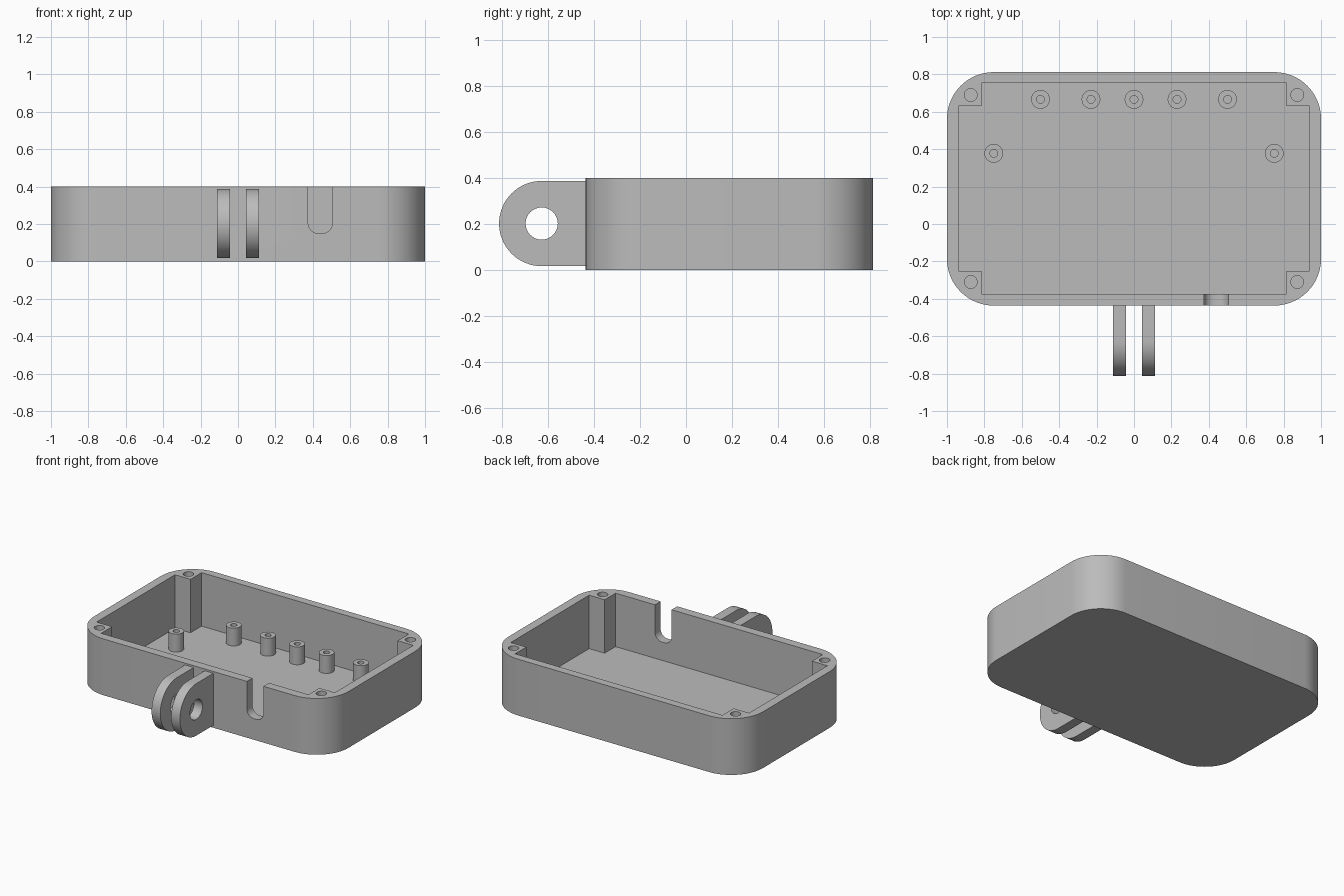
import bpy, bmesh, math
from mathutils import Vector

cube = bpy.data.objects.get("Cube")
if cube:
    bpy.data.objects.remove(cube, do_unlink=True)

GREY = (0.5, 0.5, 0.5, 1)
grey = bpy.data.materials.new("grey plastic")
grey.use_nodes = True
grey.diffuse_color = GREY
grey.node_tree.nodes["Principled BSDF"].inputs["Base Color"].default_value = GREY

# Which world point a profile point (u, v) at depth w becomes
AXES = {"x": lambda u, v, w: Vector((w, u, v)),
        "y": lambda u, v, w: Vector((u, w, v)),
        "z": lambda u, v, w: Vector((u, v, w))}


def prism(name, outline, axis, low, high):
    """Extrude a closed 2D outline along an axis."""
    place = AXES[axis]
    bm = bmesh.new()
    face = bm.faces.new([bm.verts.new(place(u, v, low)) for u, v in outline])
    top = bmesh.ops.extrude_face_region(bm, geom=[face])["geom"]
    moved = [g for g in top if isinstance(g, bmesh.types.BMVert)]
    bmesh.ops.translate(bm, verts=moved, vec=place(0, 0, high - low))
    bmesh.ops.recalc_face_normals(bm, faces=bm.faces)
    mesh = bpy.data.meshes.new(name)
    bm.to_mesh(mesh)
    bm.free()
    mesh.materials.append(grey)
    obj = bpy.data.objects.new(name, mesh)
    bpy.context.collection.objects.link(obj)
    return obj


def arc(u, v, radius, start, end, steps):
    angles = [math.radians(start + (end - start) * i / steps) for i in range(steps + 1)]
    return [(u + radius * math.cos(a), v + radius * math.sin(a)) for a in angles]


def circle(u, v, radius, steps=32):
    return arc(u, v, radius, 0, 360, steps)[:-1]


def rounded_box(u0, u1, v0, v1, radius, steps):
    corners = [(u1 - radius, v1 - radius, 0), (u0 + radius, v1 - radius, 90),
               (u0 + radius, v0 + radius, 180), (u1 - radius, v0 + radius, 270)]
    return [p for u, v, a in corners for p in arc(u, v, radius, a, a + 90, steps)]


def cut(obj, cutters):
    """Subtract the cutters for good and remove them."""
    for cutter in cutters:
        cutter.hide_render = True
        mod = obj.modifiers.new("cut", "BOOLEAN")
        mod.operation, mod.solver, mod.object = "DIFFERENCE", "EXACT", cutter
    graph = bpy.context.evaluated_depsgraph_get()
    mesh = bpy.data.meshes.new_from_object(obj.evaluated_get(graph))
    obj.modifiers.clear()
    obj.data = mesh
    for cutter in cutters:
        bpy.data.objects.remove(cutter, do_unlink=True)


HEIGHT, FLOOR = 0.4, 0.02
FRONT, BACK = -0.436, 0.812
parts = []

# Open tray with rounded corners
tray = prism("tray", rounded_box(-1, 1, FRONT, BACK, 0.25, 16), "z", 0, HEIGHT)
parts.append(tray)

# Cavity that leaves a square block standing in each corner
xo, xi = 0.937, 0.815
yb, ybi, yf, yfi = 0.755, 0.63, -0.373, -0.25
half = [(xi, yf), (xi, yfi), (xo, yfi), (xo, ybi), (xi, ybi), (xi, yb)]
cavity = half + [(-x, y) for x, y in reversed(half)]
cutters = [prism("cavity_cutter", cavity, "z", FLOOR, 0.6)]

# Screw holes in the corner blocks
for x in (-0.873, 0.873):
    for y in (-0.31, 0.69):
        cutters.append(prism("screw_hole_cutter", circle(x, y, 0.034), "z", 0.06, 0.6))

# Cable slot in the front wall
slot = rounded_box(0.375, 0.505, 0.15, 0.6, 0.055, 8)
cutters.append(prism("slot_cutter", slot, "y", -0.6, -0.3))
cut(tray, cutters)

# Hollow standoffs on the floor
spots = [(x, 0.666) for x in (-0.5, -0.23, 0, 0.23, 0.5)] + [(-0.75, 0.378), (0.75, 0.378)]
for i, (x, y) in enumerate(spots):
    post = prism(f"standoff_{i + 1}", circle(x, y, 0.05), "z", FLOOR - 0.005, 0.147)
    cut(post, [prism("post_cutter", circle(x, y, 0.021, 24), "z", FLOOR + 0.01, 0.3)])
    parts.append(post)

# Pair of mounting lugs with a pivot hole
lug_y, lug_z, lug_r = -0.627, 0.202, 0.185
wall = FRONT + 0.02
lug_shape = arc(lug_y, lug_z, lug_r, 90, 270, 32) + [(wall, lug_z - lug_r), (wall, lug_z + lug_r)]
for name, x in (("right_lug", -0.111), ("left_lug", 0.043)):
    lug = prism(name, lug_shape, "x", x, x + 0.068)
    cut(lug, [prism("pivot_cutter", circle(lug_y, lug_z, 0.07), "x", -0.3, 0.3)])
    parts.append(lug)

# Smooth the curved walls, keep the edges sharp
bpy.ops.object.select_all(action="DESELECT")
for obj in parts:
    obj.select_set(True)
bpy.context.view_layer.objects.active = tray
bpy.ops.object.shade_smooth_by_angle(angle=math.radians(30))
